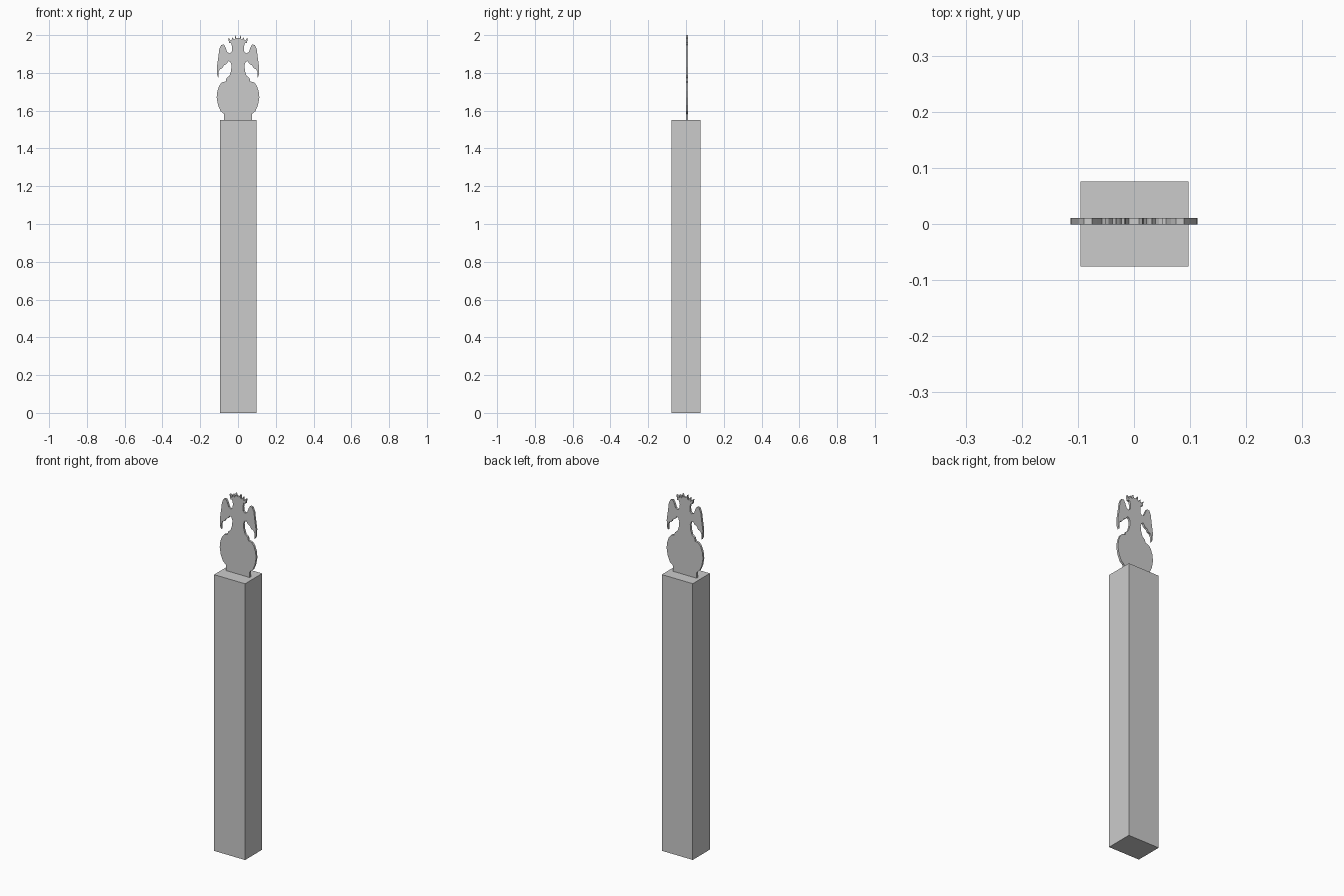
import bpy, bmesh

def prism(name, outline, y0, y1):
    """Solid made by extruding an x-z outline from y0 to y1."""
    bm = bmesh.new()
    face = bm.faces.new([bm.verts.new((x, y0, z)) for x, z in outline])
    ext = bmesh.ops.extrude_face_region(bm, geom=[face])
    new = [v for v in ext["geom"] if isinstance(v, bmesh.types.BMVert)]
    bmesh.ops.translate(bm, verts=new, vec=(0, y1 - y0, 0))
    bmesh.ops.recalc_face_normals(bm, faces=bm.faces)
    me = bpy.data.meshes.new(name)
    bm.to_mesh(me)
    bm.free()
    ob = bpy.data.objects.new(name, me)
    bpy.context.collection.objects.link(ob)
    return ob

# Square post
prism("post", [(-.095, 0), (.097, 0), (.097, 1.55), (-.095, 1.55)], -.076, .076)

# Right half of the flat finial, from foot to crown
foot_and_belly = [(.073, 1.55), (.073, 1.582), (.092, 1.597), (.106, 1.63),
                  (.113, 1.67), (.109, 1.705), (.098, 1.735), (.085, 1.75),
                  (.065, 1.755), (.061, 1.772)]
neck = [(.045, 1.785), (.037, 1.81), (.034, 1.84), (.041, 1.858)]
wing = [(.05, 1.863), (.06, 1.848), (.075, 1.84), (.083, 1.825), (.096, 1.82),
        (.103, 1.805), (.104, 1.775), (.111, 1.79), (.112, 1.83), (.104, 1.885),
        (.099, 1.925), (.089, 1.948), (.075, 1.95), (.066, 1.935),
        (.057, 1.91), (.043, 1.903)]
crown = [(.033, 1.913), (.031, 1.935), (.036, 1.957), (.047, 1.958),
         (.052, 1.985), (.045, 1.981), (.038, 1.97), (.033, 1.977), (.032, 1.99),
         (.026, 1.984), (.022, 1.975), (.017, 1.98), (.015, 2.0), (.009, 1.985)]
half = foot_and_belly + neck + wing + crown
prism("finial", half + [(-x, z) for x, z in reversed(half)], -.001, .011)
